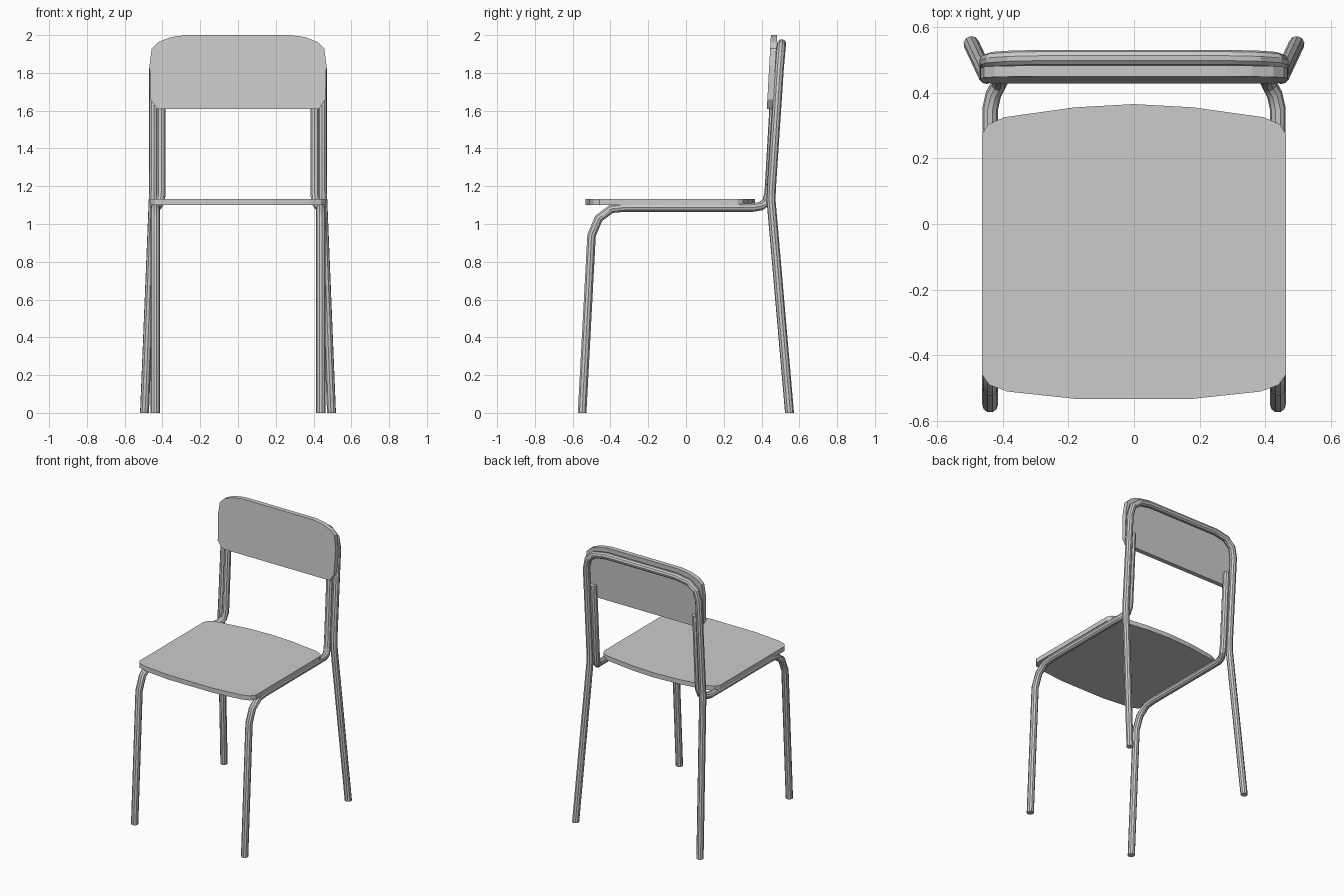
import bpy, bmesh
from mathutils import Vector

if "Cube" in bpy.data.objects:
    bpy.data.objects.remove(bpy.data.objects["Cube"])

R = 0.024


def tube(name, points):
    """Round tube along a poly path, feet trimmed flat on the floor."""
    cu = bpy.data.curves.new(name, 'CURVE')
    cu.dimensions = '3D'
    cu.bevel_depth = R
    cu.bevel_resolution = 3
    cu.use_fill_caps = True
    sp = cu.splines.new('POLY')
    sp.points.add(len(points) - 1)
    for p, co in zip(sp.points, points):
        p.co = (*co, 1)
    ob = bpy.data.objects.new(name, cu)
    bpy.context.collection.objects.link(ob)
    bpy.ops.object.select_all(action='DESELECT')
    ob.select_set(True)
    bpy.context.view_layer.objects.active = ob
    bpy.ops.object.convert(target='MESH')
    ob = bpy.context.object
    for v in ob.data.vertices:
        if v.co.z < 0.02:
            v.co.z = 0
    bpy.ops.object.shade_smooth_by_angle()
    return ob


def panel(name, outline, offset):
    """Flat board: closed outline extruded by an offset vector."""
    bm = bmesh.new()
    face = bm.faces.new([bm.verts.new(p) for p in outline])
    ext = bmesh.ops.extrude_face_region(bm, geom=[face])
    verts = [g for g in ext['geom'] if isinstance(g, bmesh.types.BMVert)]
    bmesh.ops.translate(bm, verts=verts, vec=Vector(offset))
    bmesh.ops.recalc_face_normals(bm, faces=bm.faces)
    me = bpy.data.meshes.new(name)
    bm.to_mesh(me)
    bm.free()
    ob = bpy.data.objects.new(name, me)
    bpy.context.collection.objects.link(ob)
    return ob


def mirrored(half):
    """Complete a right-hand half profile with its left-hand mirror."""
    return half + [(-p[0], *p[1:]) for p in reversed(half) if abs(p[0]) > 1e-6]


# Front legs: floor, under the seat, then up behind the backrest
leg = [(0.438, -0.55, 0), (0.438, -0.50, 0.94), (0.438, -0.462, 1.03),
       (0.438, -0.395, 1.08), (0.438, -0.33, 1.087), (0.438, 0.35, 1.087),
       (0.428, 0.395, 1.094), (0.412, 0.425, 1.115), (0.406, 0.439, 1.16),
       (0.406, 0.47, 1.70)]
for side, sx in (("right", 1), ("left", -1)):
    tube("front_leg_" + side, [(sx * x, y, z) for x, y, z in leg])

# Back legs and top hoop in one continuous tube
tube("back_frame", mirrored([
    (0.495, 0.548, 0), (0.449, 0.45, 1.13), (0.447, 0.453, 1.20),
    (0.447, 0.494, 1.82), (0.43, 0.50, 1.89), (0.375, 0.504, 1.938),
    (0.28, 0.506, 1.955)]))

# Seat board
seat = mirrored([(0, 0.365), (0.18, 0.355), (0.395, 0.325), (0.445, 0.303),
                 (0.463, 0.272), (0.463, -0.458), (0.44, -0.49),
                 (0.385, -0.51), (0.18, -0.532)])
panel("seat", [(x, y, 1.10) for x, y in seat], (0, 0, 0.033))

# Backrest board, leaning back with the frame
back = mirrored([(0.43, 1.61), (0.463, 1.66), (0.468, 1.84), (0.457, 1.93),
                 (0.425, 1.962), (0.36, 1.988), (0.28, 2.0)])
panel("backrest", [(x, 0.428 + (z - 1.61) * 0.055, z) for x, z in back],
      (0, 0.033, 0))
